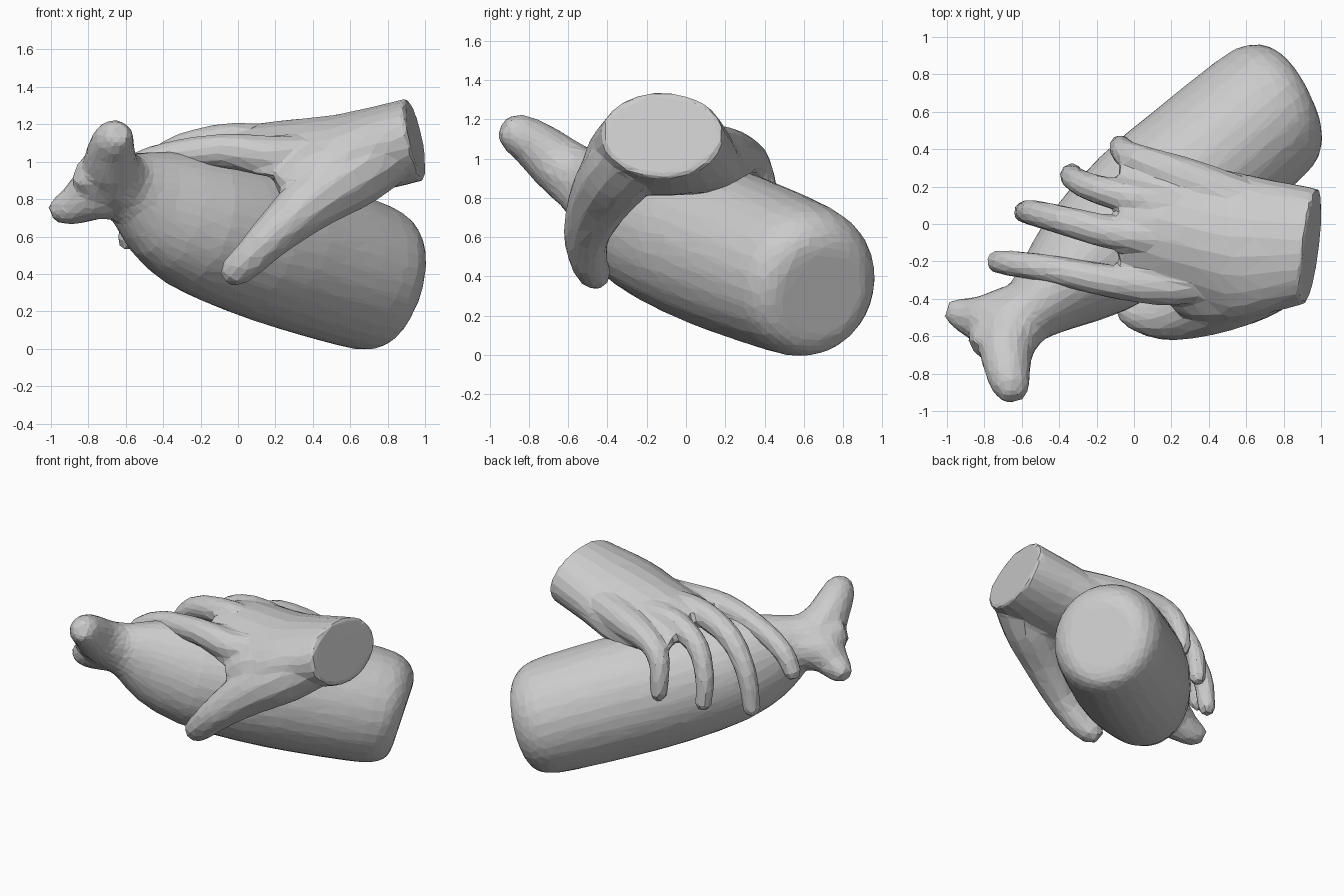
import bpy, math
from mathutils import Vector

if "Cube" in bpy.data.objects:
    bpy.data.objects.remove(bpy.data.objects["Cube"])


def loft(name, rings):
    """Skin closed rings of equal size and cap both ends."""
    n = len(rings[0])
    verts = [p for r in rings for p in r]
    faces = [tuple(reversed(range(n))),
             tuple(range((len(rings) - 1) * n, len(rings) * n))]
    for i in range(len(rings) - 1):
        for j in range(n):
            k = (j + 1) % n
            faces.append((i * n + j, i * n + k, (i + 1) * n + k, (i + 1) * n + j))
    me = bpy.data.meshes.new(name)
    me.from_pydata([tuple(v) for v in verts], [], faces)
    ob = bpy.data.objects.new(name, me)
    bpy.context.collection.objects.link(ob)
    bpy.context.view_layer.objects.active = ob
    ob.select_set(True)
    bpy.ops.object.mode_set(mode='EDIT')
    bpy.ops.mesh.select_all(action='SELECT')
    bpy.ops.mesh.normals_make_consistent(inside=False)
    bpy.ops.object.mode_set(mode='OBJECT')
    ob.select_set(False)
    return ob


def angles(n):
    return [2 * math.pi * (i + 0.5) / n for i in range(n)]


def spline(rows, sub):
    """Catmull-Rom interpolation of rows of numbers."""
    out = []
    for i in range(len(rows) - 1):
        a, b, c, d = (rows[max(0, min(len(rows) - 1, i + k))] for k in (-1, 0, 1, 2))
        for s in range(sub):
            t = s / sub
            out.append([0.5 * (2 * q + (r - p) * t + (2 * p - 5 * q + 4 * r - w) * t * t
                               + (3 * q - p - 3 * r + w) * t ** 3)
                        for p, q, r, w in zip(a, b, c, d)])
    return out + [list(rows[-1])]


def tube(name, path, sides=12, sub=3):
    """Round tapering limb along (x, y, z, radius) points with a blunt tip."""
    pts = spline(path, sub)
    e, f = Vector(pts[-1][:3]), Vector(pts[-2][:3])
    tip = e + (e - f).normalized() * pts[-1][3] * 0.7
    pts.append([*tip, pts[-1][3] * 0.6])
    rings, prev = [], Vector((0.3, 0.5, 0.81))
    for i, p in enumerate(pts):
        t = (Vector(pts[min(i + 1, len(pts) - 1)][:3]) - Vector(pts[max(i - 1, 0)][:3])).normalized()
        prev = (prev - t * prev.dot(t)).normalized()
        w = t.cross(prev)
        rings.append([Vector(p[:3]) + (prev * math.cos(a) + w * math.sin(a)) * p[3] for a in angles(sides)])
    return loft(name, rings)


def fuse(name, parts, voxel, smooth, faces):
    """Join overlapping parts into one skin, soften it and reduce it to facets."""
    for p in parts:
        p.select_set(True)
    bpy.context.view_layer.objects.active = parts[0]
    bpy.ops.object.join()
    ob = parts[0]
    ob.name = name
    m = ob.modifiers.new("Skin", 'REMESH')
    m.mode, m.voxel_size = 'VOXEL', voxel
    m = ob.modifiers.new("Soften", 'SMOOTH')
    m.factor, m.iterations = 0.5, smooth
    bpy.ops.object.modifier_apply(modifier="Skin")
    bpy.ops.object.modifier_apply(modifier="Soften")
    tris = sum(len(p.vertices) - 2 for p in ob.data.polygons)
    m = ob.modifiers.new("Facets", 'DECIMATE')
    m.ratio = min(1, faces / tris)
    bpy.ops.object.modifier_apply(modifier="Facets")
    ob.data.polygons.foreach_set("use_smooth", [False] * len(ob.data.polygons))
    ob.select_set(False)


# Stuffed body: oval sections along a sloping diagonal axis
D = Vector((0.73, 0.61, -0.29)).normalized()
U = Vector((0.64, -0.77, 0)).normalized()
V = U.cross(D)
V = V if V.z > 0 else -V
# distance along axis, height centre, half width, half height
sections = [(.975, .62, .21, .23), (.95, .62, .29, .31), (.865, .63, .36, .372),
            (.71, .63, .388, .40), (.3, .61, .397, .415), (-.08, .59, .395, .41),
            (-.5, .565, .33, .37), (-.8, .57, .22, .29), (-.98, .60, .165, .195),
            (-1.08, .61, .175, .16), (-1.16, .60, .165, .135)]
rings = []
for s, c, w, h in spline(sections, 2):
    tilt = 0.08 * max(0, s - 0.4)
    rings.append([D * (s - tilt * math.cos(a)) + V * (c + h * math.sin(a)) + U * (w * math.cos(a))
                  for a in angles(28)])
body = loft("stuffed_body", rings)

# Two flared corners of the tied end with a web between them
low = tube("tied_corner_low", [(-.52, -.42, .84, .14), (-.74, -.51, .84, .155),
                               (-.87, -.495, .77, .11), (-.94, -.475, .745, .085)])
high = tube("tied_corner_high", [(-.52, -.44, .85, .14), (-.67, -.62, .95, .155),
                                 (-.675, -.78, 1.08, .125), (-.655, -.87, 1.13, .105)])
web = tube("tied_web", [(-.6, -.48, .86, .13), (-.7, -.56, .89, .14), (-.78, -.62, .92, .12)])
fuse("stuffed_body_with_tied_end", [body, low, high, web], 0.026, 3, 2400)

# Forearm and back of the hand, drooping at the sides over the body
# x, y centre, z centre, half width, half thickness, droop, end tilt
palm = [(.95, -.12, 1.12, .31, .22, 0, 1), (.7, -.125, 1.06, .365, .225, .1, .5),
        (.5, -.12, 1.03, .41, .22, .4, 0), (.3, -.07, 1.065, .40, .165, .8, 0),
        (.1, -.025, 1.095, .38, .11, 1.0, 0), (-.08, -.005, 1.09, .33, .07, 1.0, 0)]
rings = []
for x, cy, cz, ry, rz, k, tilt in spline(palm, 2):
    ring = []
    for a in angles(24):
        dy, dz = ry * math.cos(a), rz * math.sin(a)
        ring.append(Vector((x + tilt * (0.12 * dy - 0.2 * dz), cy + dy, cz + dz - k * dy * dy)))
    rings.append(ring)
hand = [loft("hand_and_wrist", rings)]

# Thumb, web of the thumb and fingers
digits = {
    "thumb": [(.8, -.25, 1.06, .18), (.62, -.34, .94, .19), (.42, -.43, .81, .165), (.2, -.505, .62, .12),
              (.06, -.495, .48, .098), (-.02, -.46, .41, .085)],
    "thumb_web": [(.65, -.28, 1.02, .2), (.42, -.36, .94, .17), (.29, -.39, .90, .12)],
    "index_finger": [(.4, -.3, 1.05, .10), (.2, -.33, 1.03, .11), (-.1, -.31, 1.06, .092),
                     (-.45, -.24, 1.01, .077), (-.66, -.21, .90, .07), (-.735, -.2, .78, .06)],
    "middle_finger": [(.35, -.1, 1.08, .10), (.15, -.08, 1.10, .105), (-.1, -.05, 1.11, .093),
                      (-.38, .02, 1.03, .08), (-.54, .06, .82, .07), (-.585, .065, .57, .06)],
    "ring_finger": [(.35, .06, 1.08, .10), (.15, .11, 1.09, .10), (-.05, .15, 1.08, .088),
                    (-.24, .2, .99, .075), (-.33, .25, .8, .065), (-.33, .27, .62, .057)],
    "little_finger": [(.7, .08, 1.06, .12), (.47, .17, 1.05, .12), (.25, .255, 1.03, .11),
                      (.06, .33, 1.0, .087), (-.04, .375, .92, .075), (-.07, .41, .79, .064),
                      (-.07, .42, .68, .057)],
}
hand += [tube(name, path) for name, path in digits.items()]
fuse("gripping_hand", hand, 0.018, 5, 1800)
